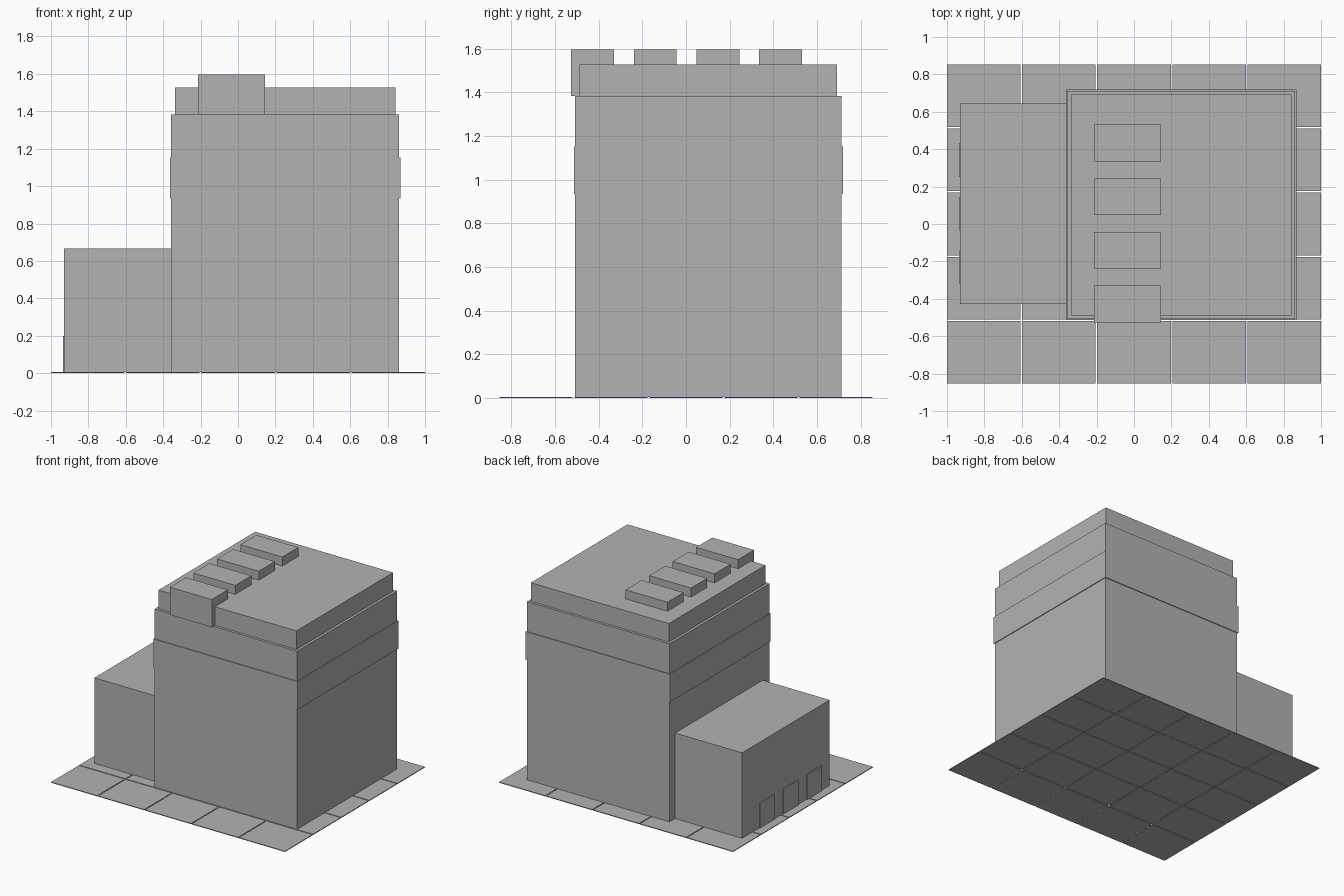
import bpy

if "Cube" in bpy.data.objects:
    bpy.data.objects.remove(bpy.data.objects["Cube"])

# One flat grey for the whole building
grey = bpy.data.materials.new("concrete_grey")
grey.diffuse_color = (0.45, 0.45, 0.45, 1)
grey.use_nodes = True
grey.node_tree.nodes["Principled BSDF"].inputs["Base Color"].default_value = grey.diffuse_color


def box(name, x, y, z):
    """Box spanning the given (min, max) ranges."""
    bpy.ops.mesh.primitive_cube_add(size=1)
    ob = bpy.context.object
    ob.name = name
    ob.location = [(a + b) / 2 for a, b in (x, y, z)]
    ob.scale = [b - a for a, b in (x, y, z)]
    bpy.ops.object.transform_apply(location=True, scale=True)
    ob.data.materials.append(grey)
    return ob


# Paving: 5 x 5 thin slabs with narrow open joints
SLAB_TOP, GAP = 0.006, 0.008
half_x, half_y, count = 1.0, 0.854, 5
step_x = (2 * half_x + GAP) / count
step_y = (2 * half_y + GAP) / count
for i in range(count):
    for j in range(count):
        x0, y0 = -half_x + i * step_x, -half_y + j * step_y
        box(f"paving_slab_{i}_{j}", (x0, x0 + step_x - GAP),
            (y0, y0 + step_y - GAP), (0, SLAB_TOP))

# Main block, protruding band and set-back roof storey
box("main_block", (-0.358, 0.862), (-0.508, 0.712), (SLAB_TOP, 1.383))
box("wall_band", (-0.364, 0.868), (-0.514, 0.718), (0.935, 1.152))
box("roof_storey", (-0.338, 0.842), (-0.488, 0.692), (1.383, 1.527))

# Row of roof units, the first one overhanging the front edge
for k in range(4):
    y0 = -0.526 + k * 0.287
    box(f"roof_unit_{k}", (-0.214, 0.144), (y0, y0 + 0.196), (1.383, 1.597))

# Low side annex with three doors on its outer wall
box("annex", (-0.93, -0.358), (-0.427, 0.643), (SLAB_TOP, 0.667))
for k in range(3):
    y0 = -0.322 + k * 0.287
    box(f"annex_door_{k}", (-0.936, -0.93), (y0, y0 + 0.18), (SLAB_TOP, 0.2))
